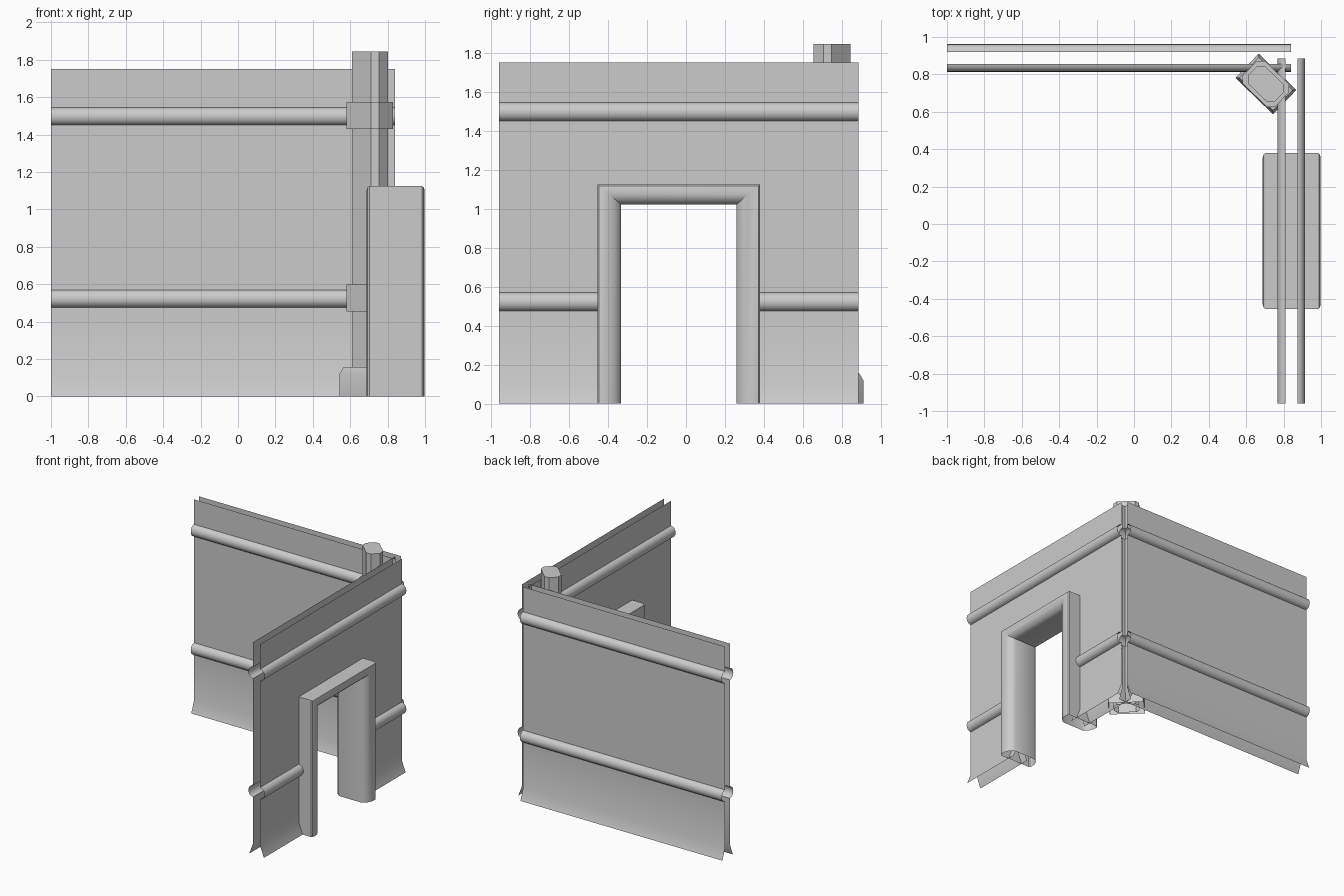
import bpy
import math
from mathutils import Vector, Matrix

cube = bpy.data.objects.get("Cube")
if cube:
    bpy.data.objects.remove(cube, do_unlink=True)

grey = bpy.data.materials.new("plain grey")
grey.use_nodes = True
grey.diffuse_color = (0.6, 0.6, 0.6, 1)
grey.node_tree.nodes["Principled BSDF"].inputs["Base Color"].default_value = (0.6, 0.6, 0.6, 1)


def add_object(name, verts, faces):
    mesh = bpy.data.meshes.new(name)
    mesh.from_pydata(verts, [], faces)
    mesh.materials.append(grey)
    obj = bpy.data.objects.new(name, mesh)
    bpy.context.collection.objects.link(obj)
    bpy.ops.object.select_all(action='DESELECT')
    obj.select_set(True)
    bpy.context.view_layer.objects.active = obj
    bpy.ops.object.mode_set(mode='EDIT')
    bpy.ops.mesh.select_all(action='SELECT')
    bpy.ops.mesh.remove_doubles(threshold=0.0001)
    bpy.ops.object.mode_set(mode='OBJECT')
    bpy.ops.object.shade_smooth_by_angle(angle=math.radians(32))
    return obj


def skin(rings, closed=False, flip=False):
    """Join equal rings of points with quads."""
    n = len(rings[0])
    verts = [p for ring in rings for p in ring]
    faces = []
    for r in range(len(rings) - 1):
        for i in range(n if closed else n - 1):
            a, b = r * n + i, r * n + (i + 1) % n
            face = (a, b, b + n, a + n)
            faces.append(face[::-1] if flip else face)
    return verts, faces


# Wall section: distance out from the sheet, height
def rail(low, high, out=0.042, steps=8):
    mid, half = (low + high) / 2, (high - low) / 2
    return [(out * math.sin(math.pi * i / steps), mid - half * math.cos(math.pi * i / steps))
            for i in range(steps + 1)]


upper = rail(1.45, 1.545) + [(0, 1.75)]
full = [(0.035, 0), (0, 0.092)] + rail(0.475, 0.57) + upper
over_door = [(0, 1.07)] + upper


def sheet(name, axis, plane, side, spans):
    """One thin wall skin; side is the direction its rails stick out."""
    verts, faces = [], []
    for start, end, section in spans:
        rings = []
        for t in (start, end):
            rings.append([(t, plane + side * o, z) if axis == 'x' else (plane + side * o, t, z)
                          for o, z in section])
        v, f = skin(rings, flip=(side > 0) == (axis == 'y'))
        faces += [tuple(i + len(verts) for i in face) for face in f]
        verts += v
    add_object(name, verts, faces)


back_spans = [(-1, 0.84, full)]
door_spans = [(-0.96, -0.39, full), (-0.39, 0.315, over_door), (0.315, 0.885, full)]
sheet("back_wall_outer", 'x', 0.92, 1, back_spans)
sheet("back_wall_inner", 'x', 0.855, -1, back_spans)
sheet("door_wall_outer", 'y', 0.873, 1, door_spans)
sheet("door_wall_inner", 'y', 0.809, -1, door_spans)

# Door frame: rounded section (inset from outer edge, half depth) swept with mitres
half_section = [(0, 0.14), (0.008, 0.15), (0.025, 0.155), (0.06, 0.151),
                (0.09, 0.138), (0.112, 0.118), (0.122, 0.095)]
section = half_section + [(i, -d) for i, d in reversed(half_section)]
path = [(-0.455, 0, 1, 0), (-0.455, 1.125, 1, -0.85), (0.38, 1.125, -1, -0.85), (0.38, 0, -1, 0)]
rings = [[(0.843 + d, y + i * dy, z + i * dz) for i, d in section] for y, z, dy, dz in path]
add_object("door_frame", *skin(rings, closed=True))

# Corner post, set diagonally between the walls
turn = Matrix.Translation((0.705, 0.749, 0)) @ Matrix.Rotation(math.radians(-44), 4, 'Z')


def octagon(w, d, c, z):
    x, y = w / 2, d / 2
    corners = [(x - c, -y), (x, c - y), (x, y - c), (x - c, y),
               (c - x, y), (-x, y - c), (-x, c - y), (c - x, -y)]
    return [turn @ Vector((a, b, z)) for a, b in corners]


def prism(name, levels, cap_bottom):
    rings = [octagon(*level) for level in levels]
    verts, faces = skin(rings, closed=True)
    last = len(verts) - 8
    faces.append(tuple(range(last, last + 8)))
    if cap_bottom:
        faces.append(tuple(reversed(range(8))))
    add_object(name, verts, faces)


prism("corner_post", [(0.2, 0.13, 0.03, 0), (0.2, 0.13, 0.03, 1.845)], False)
prism("post_base", [(0.28, 0.18, 0.002, 0), (0.28, 0.18, 0.002, 0.12),
                    (0.25, 0.15, 0.002, 0.157)], False)
for name, z in (("lower_collar", 0.455), ("upper_collar", 1.43)):
    prism(name, [(0.24, 0.17, 0.03, z), (0.24, 0.17, 0.03, z + 0.143)], True)
